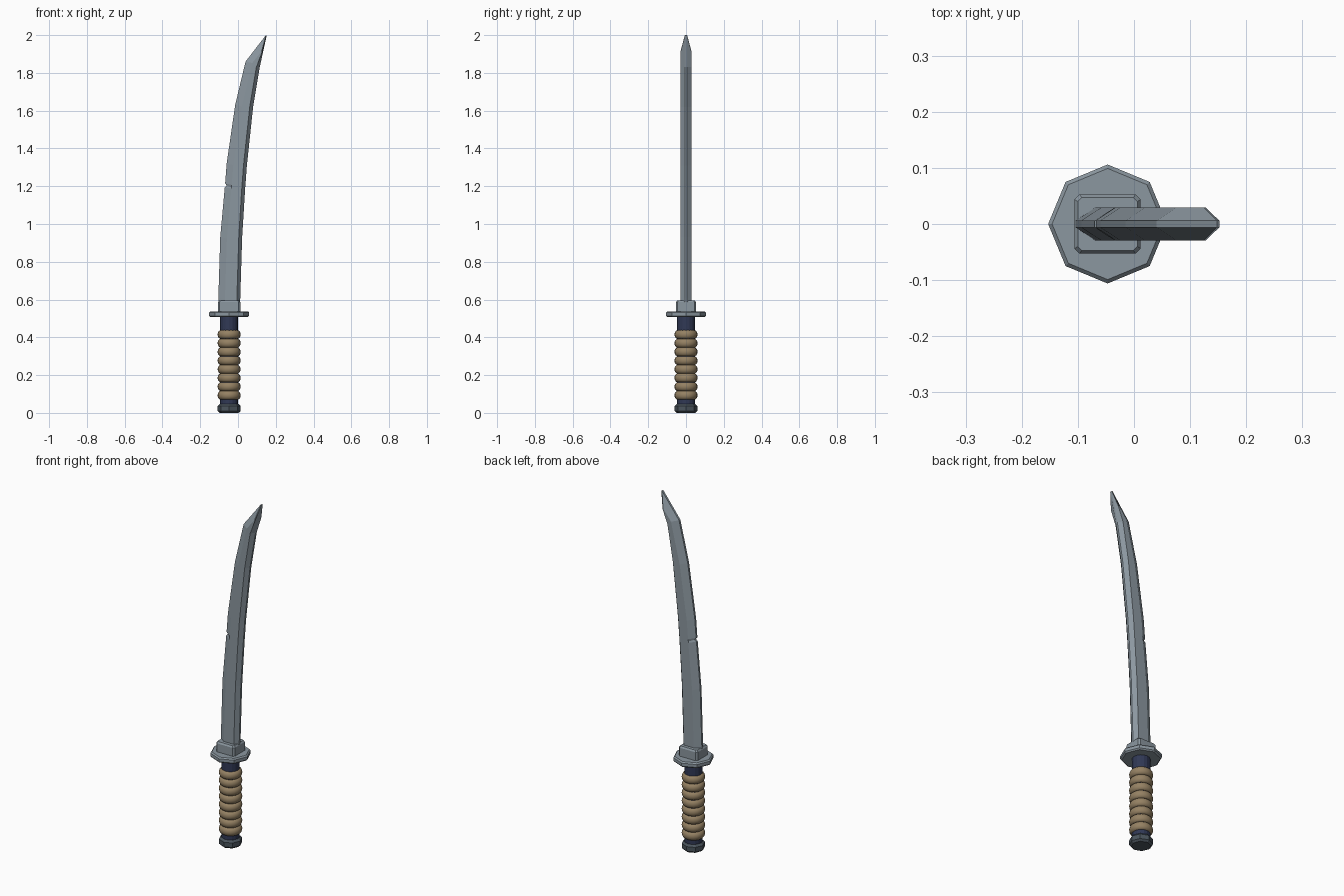
import bpy, bmesh, math

if "Cube" in bpy.data.objects:
    bpy.data.objects.remove(bpy.data.objects["Cube"])

CX = -0.047  # handle axis


def material(name, rgb):
    m = bpy.data.materials.new(name)
    m.diffuse_color = (*rgb, 1)
    m.use_nodes = True
    m.node_tree.nodes["Principled BSDF"].inputs["Base Color"].default_value = m.diffuse_color
    return m


steel = material("steel", (0.26, 0.31, 0.35))
dark_steel = material("dark steel", (0.07, 0.09, 0.11))
navy = material("navy grip", (0.03, 0.04, 0.09))
cord = material("tan cord", (0.30, 0.22, 0.125))


def finish(bm, name, mat, smooth=False):
    bmesh.ops.recalc_face_normals(bm, faces=bm.faces)
    me = bpy.data.meshes.new(name)
    bm.to_mesh(me)
    bm.free()
    me.materials.append(mat)
    for p in me.polygons:
        p.use_smooth = smooth
    ob = bpy.data.objects.new(name, me)
    bpy.context.collection.objects.link(ob)
    return ob


def loft(name, mat, loops, smooth=False):
    """Skin closed loops of equal length and cap both ends."""
    bm = bmesh.new()
    rows = [[bm.verts.new(p) for p in loop] for loop in loops]
    n = len(rows[0])
    for a, b in zip(rows, rows[1:]):
        for i in range(n):
            j = (i + 1) % n
            bm.faces.new((a[i], a[j], b[j], b[i]))
    bm.faces.new(rows[0])
    bm.faces.new(rows[-1])
    return finish(bm, name, mat, smooth)


def turned(name, mat, profile, sides, smooth=False):
    """Turn a (radius, z) profile around the handle axis."""
    return loft(name, mat, [
        [(CX + r * math.cos(k * math.tau / sides), r * math.sin(k * math.tau / sides), z)
         for k in range(sides)] for r, z in profile], smooth)


# pommel and grip core
turned("pommel", dark_steel,
       [(0.050, 0), (0.061, 0.010), (0.061, 0.036), (0.050, 0.047)], 8)
turned("grip_core", navy, [(0.047, 0.04), (0.047, 0.52)], 16, False)

# cord wrapping: eight bulging rings
for i in range(8):
    zc = 0.093 + i * 0.046
    prof = []
    for k in range(9):
        a = -math.pi / 2 + math.pi * k / 8
        prof.append((0.043 + 0.018 * math.cos(a), zc + 0.0235 * math.sin(a)))
    turned("cord_ring_%d" % (i + 1), cord, prof, 20, True)

# octagonal guard with chamfered rims
turned("guard", steel,
       [(0.099, 0.507), (0.106, 0.514), (0.106, 0.531), (0.099, 0.538)], 8)


# collar: block with clipped corners
def clipped(hx, hy, c, z):
    pts = [(hx, hy - c), (hx - c, hy), (c - hx, hy), (-hx, hy - c),
           (-hx, c - hy), (c - hx, -hy), (hx - c, -hy), (hx, c - hy)]
    return [(CX + x, y, z) for x, y in pts]


loft("collar", steel, [clipped(0.059, 0.053, 0.009, 0.53),
                       clipped(0.059, 0.053, 0.009, 0.586),
                       clipped(0.053, 0.047, 0.007, 0.595)])

# blade: narrow flat edges, bevels on both sides, wide flat cheeks
EDGE, HALF = 0.006, 0.029


def section(a, b, c, d):
    """Outline (x, z) points: left edge, left cheek, right cheek, right edge."""
    side = [(a, EDGE), (b, HALF), (c, HALF), (d, EDGE)]
    return ([(p[0], -y, p[1]) for p, y in side]
            + [(p[0], y, p[1]) for p, y in reversed(side)])


# left x, left z, right x, right z
stations = [(-0.105, 0.55, 0.011, 0.55), (-0.104, 0.61, 0.012, 0.61),
            (-0.094, 0.93, 0.022, 0.93), (-0.070, 1.195, 0.038, 1.19),
            (-0.059, 1.203, 0.039, 1.203), (-0.068, 1.215, 0.040, 1.215),
            (-0.060, 1.32, 0.047, 1.31), (-0.015, 1.63, 0.080, 1.62),
            (0.040, 1.86, 0.115, 1.83)]
loops = []
for lx, lz, rx, rz in stations:
    cheek = -0.070 + 0.035 if 1.2 < lz < 1.21 else lx + 0.035  # notch cuts edge only
    loops.append(section((lx, lz), (cheek, lz - 0.008), (rx - 0.018, rz), (rx, rz)))
loops.append(section((0.148, 2.0), (0.125, 1.915), (0.128, 1.91), (0.152, 1.998)))
loft("blade", steel, loops)
